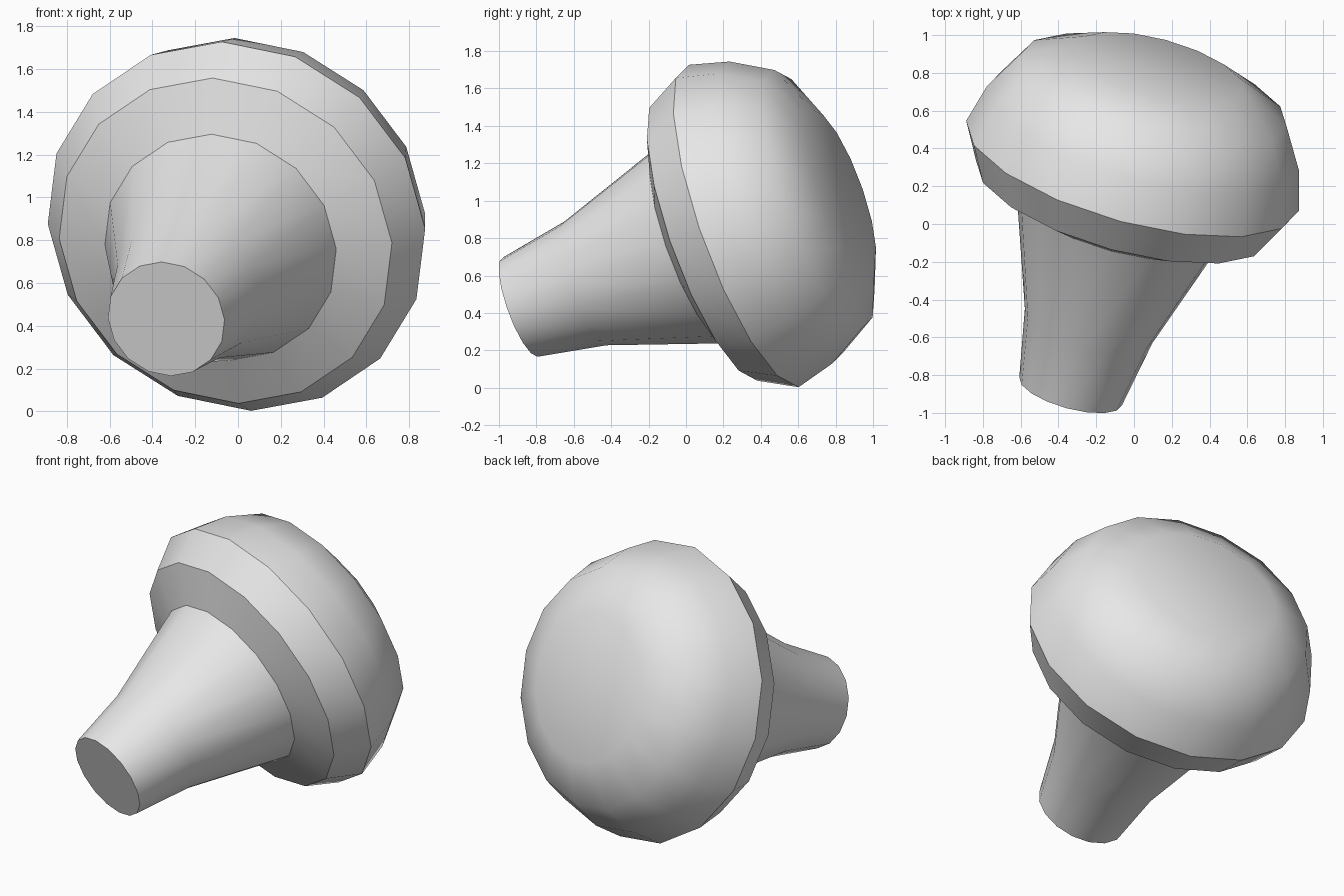
import bpy, bmesh, math
from mathutils import Vector

cube = bpy.data.objects.get("Cube")
if cube:
    bpy.data.objects.remove(cube, do_unlink=True)

SIDES = 16
ORIGIN = Vector((-0.335, -0.885, 0.432))       # centre of the stem's cut end
AXIS = Vector((0.25, 0.91, 0.33)).normalized()  # stem end towards cap crown
UP = Vector((-0.07, -0.3, 0.86))
UP = (UP - AXIS * UP.dot(AXIS)).normalized()
SIDE = AXIS.cross(UP)

grey = bpy.data.materials.new("plain_grey")
grey.use_nodes = True
grey.diffuse_color = (0.8, 0.8, 0.8, 1)
grey.node_tree.nodes["Principled BSDF"].inputs["Base Color"].default_value = (0.8, 0.8, 0.8, 1)


def lathe(name, profile, cap_start=False, cap_end=False):
    """Turn (distance, radius) pairs around the tilted axis."""
    bm = bmesh.new()
    rings = []
    for dist, radius in profile:
        ring = []
        for i in range(SIDES):
            a = math.tau * i / SIDES
            ring.append(bm.verts.new(
                ORIGIN + AXIS * dist + (UP * math.cos(a) + SIDE * math.sin(a)) * radius))
        rings.append(ring)
    for low, high in zip(rings, rings[1:]):
        for i in range(SIDES):
            j = (i + 1) % SIDES
            bm.faces.new((low[i], low[j], high[j], high[i]))
    if cap_start:
        bm.faces.new(rings[0][::-1])
    if cap_end:
        bm.faces.new(rings[-1])
    mesh = bpy.data.meshes.new(name)
    bm.to_mesh(mesh)
    bm.free()
    mesh.materials.append(grey)
    obj = bpy.data.objects.new(name, mesh)
    bpy.context.collection.objects.link(obj)
    bpy.ops.object.select_all(action='DESELECT')
    obj.select_set(True)
    bpy.context.view_layer.objects.active = obj
    bpy.ops.object.shade_smooth_by_angle(angle=math.radians(38))
    return obj


# Flaring stem with a flat cut end
lathe("mushroom_stem", [(0, 0.282), (0.38, 0.35), (1.013, 0.56)], cap_start=True)

# Cap: shallow underside, bevelled rim, rounded dome and flat crown
lathe("mushroom_cap", [(1.013, 0.56), (1.107, 0.805), (1.311, 0.913),
                       (1.53, 0.855), (1.75, 0.73), (1.88, 0.46)], cap_end=True)
